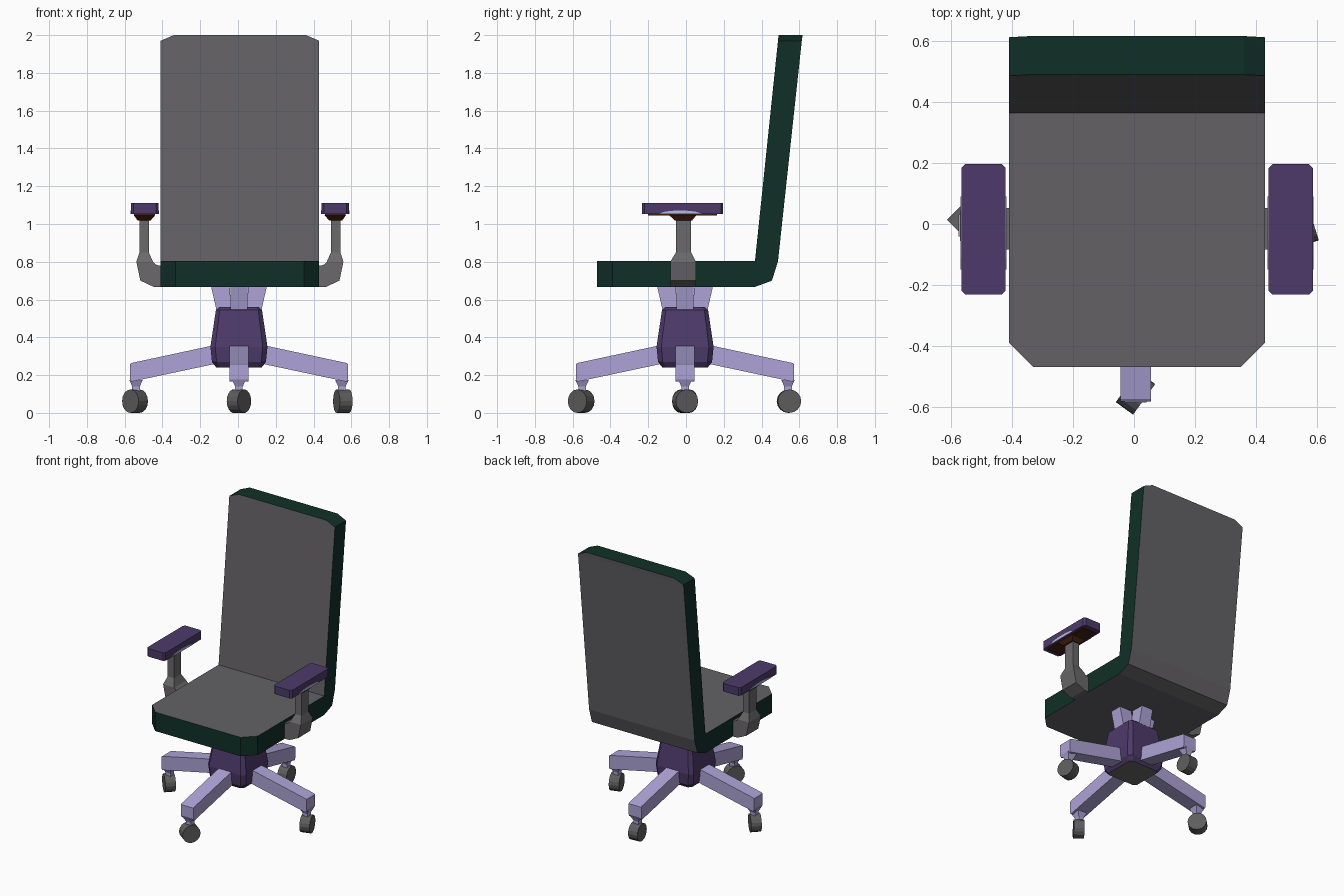
import bpy, bmesh, math
from mathutils import Vector, Matrix

if "Cube" in bpy.data.objects:
    bpy.data.objects.remove(bpy.data.objects["Cube"])

CX = 0.01            # centre line of seat and arms
BX, BY = 0.005, -0.005   # centre of the base


def mat(name, r, g, b):
    m = bpy.data.materials.new(name)
    m.diffuse_color = (r, g, b, 1)
    m.use_nodes = True
    m.node_tree.nodes["Principled BSDF"].inputs["Base Color"].default_value = m.diffuse_color
    return m


GREY = mat("cushion grey", 0.125, 0.12, 0.13)
GREEN = mat("dark green", 0.005, 0.03, 0.02)
ARM = mat("arm grey", 0.145, 0.14, 0.145)
PURPLE = mat("deep purple", 0.075, 0.042, 0.145)
LILAC = mat("lilac", 0.42, 0.37, 0.68)
PALE = mat("pale lilac", 0.5, 0.5, 0.75)
BROWN = mat("brown", 0.06, 0.014, 0.005)
WHEEL = mat("wheel grey", 0.11, 0.11, 0.11)


def finish(name, bm, *mats):
    bmesh.ops.remove_doubles(bm, verts=bm.verts, dist=1e-5)
    bmesh.ops.recalc_face_normals(bm, faces=bm.faces)
    me = bpy.data.meshes.new(name)
    bm.to_mesh(me)
    bm.free()
    for m in mats:
        me.materials.append(m)
    ob = bpy.data.objects.new(name, me)
    bpy.context.collection.objects.link(ob)
    return ob


def loft(bm, rings):
    """Skin equal-sized rings of points and cap both ends."""
    vs = [[bm.verts.new(p) for p in r] for r in rings]
    n = len(vs[0])
    for a, b in zip(vs, vs[1:]):
        for i in range(n):
            bm.faces.new((a[i], a[(i + 1) % n], b[(i + 1) % n], b[i]))
    bm.faces.new(vs[0][::-1])
    bm.faces.new(vs[-1])


def rect(x0, x1, y0, y1, z):
    return [(x0, y0, z), (x1, y0, z), (x1, y1, z), (x0, y1, z)]


def octa(h, c, z):
    """Square ring with chamfered corners around the base axis."""
    pts = [(h, -h + c), (h, h - c), (h - c, h), (-h + c, h),
           (-h, h - c), (-h, -h + c), (-h + c, -h), (h - c, -h)]
    return [(BX + x, BY + y, z) for x, y in pts]


# Seat and back: one bent slab; (inner y, z, outer y, z, half width)
stations = [(-.47, .803, -.47, .667, .34), (-.39, .803, -.39, .667, .42),
            (.365, .803, .365, .667, .42), (.365, .803, .455, .70, .42),
            (.365, .803, .487, .803, .42), (.487, 1.97, .613, 1.97, .42),
            (.49, 2.0, .617, 2.0, .35)]
bm = bmesh.new()
rows = []
for yi, zi, yo, zo, w in stations:
    rows.append([bm.verts.new(p) for p in (
        (CX - w, yi, zi), (CX + w, yi, zi), (CX + w, yo, zo), (CX - w, yo, zo))])
for a, b in zip(rows, rows[1:]):
    for i in range(4):       # sides 0 and 2 are cushion, 1 and 3 the green rim
        f = bm.faces.new((a[i], a[(i + 1) % 4], b[(i + 1) % 4], b[i]))
        f.material_index = i % 2
for r in (rows[0], rows[-1]):
    bm.faces.new(r).material_index = 1
finish("seat_and_back", bm, GREY, GREEN)

# Armrests, mirrored
for s, side in ((-1, "left"), (1, "right")):
    X = lambda d: CX + s * d

    # bent support: (inner d, z, outer d, z, y0, y1)
    bm = bmesh.new()
    loft(bm, [[(X(a), y0, za), (X(b), y0, zb), (X(b), y1, zb), (X(a), y1, za)]
              for a, za, b, zb, y0, y1 in (
        (.482, 1.03, .532, 1.03, -.053, .027), (.482, .85, .532, .85, -.053, .027),
        (.46, .80, .548, .80, -.083, .053), (.445, .785, .527, .70, -.083, .053),
        (.43, .78, .456, .667, -.083, .053), (.40, .78, .40, .667, -.083, .053))])
    finish(side + "_arm_support", bm, ARM)

    # pad with chamfered corners
    bm = bmesh.new()
    loft(bm, [rect(X(.432), X(.577), -.232, .197, z) for z in (1.052, 1.11)])
    bmesh.ops.bevel(bm, geom=[e for e in bm.edges if abs(e.verts[0].co.z - e.verts[1].co.z) > .01],
                    offset=.013, segments=1, affect='EDGES')
    finish(side + "_arm_pad", bm, PURPLE)

    # brown underside and flared bracket
    bm = bmesh.new()
    loft(bm, [rect(X(.45), X(.56), -.2, .165, z) for z in (1.046, 1.053)])
    loft(bm, [rect(X(.473), X(.541), -.058, .032, 1.018),
              rect(X(.448), X(.562), -.09, .055, 1.047)])
    finish(side + "_arm_bracket", bm, BROWN)

    # pale arch on the pad edges
    bm = bmesh.new()
    for d0, d1 in ((.429, .433), (.576, .580)):
        arch = ((-.15, 1.052), (-.11, 1.066), (-.06, 1.071), (.0, 1.071), (.05, 1.066), (.09, 1.052))
        loft(bm, [[(X(d), y, z) for y, z in arch] for d in (d0, d1)])
    finish(side + "_arm_pad_arch", bm, PALE)

# Hub with a grey underside
bm = bmesh.new()
loft(bm, [octa(.12, .02, .24), octa(.143, .025, .27), octa(.151, .025, .35),
          octa(.122, .02, .545), octa(.105, .02, .56)])
bm.normal_update()
for f in bm.faces:
    f.material_index = int(f.calc_center_median().z < .241)
finish("hub", bm, PURPLE, ARM)

# Four struts, legs and casters, one set per side of the hub
names = ("right", "back", "left", "front")
axle_angles = (17, 5, 45, 144)
for k in range(4):
    turn = Matrix.Translation((BX, BY, 0)) @ Matrix.Rotation(k * math.pi / 2, 4, 'Z')

    # flaring strut under the seat
    bm = bmesh.new()
    loft(bm, [rect(.04, .118, -.045, .045, .54), rect(.05, .15, -.045, .045, .68)])
    bm.transform(turn)
    finish(names[k] + "_strut", bm, LILAC)

    # sloping leg and tapered caster stem
    bm = bmesh.new()
    loft(bm, [[(r, -.05, b), (r, .05, b), (r, .05, t), (r, -.05, t)]
              for r, b, t in ((.10, .265, .365), (.57, .165, .264), (.577, .178, .258))])
    loft(bm, [rect(.545 - h, .545 + h, -h, h, z) for h, z in
              ((.02, .09), (.02, .14), (.036, .175))])
    bm.transform(turn)
    finish(names[k] + "_leg", bm, LILAC)

    # caster wheel, each swivelled its own way
    bm = bmesh.new()
    pos = turn @ Vector((.55, 0, .062))
    bmesh.ops.create_cone(bm, cap_ends=True, segments=16, radius1=.062, radius2=.062, depth=.07)
    bm.transform(Matrix.Translation(pos) @ Matrix.Rotation(math.radians(axle_angles[k]), 4, 'Z')
                 @ Matrix.Rotation(math.pi / 2, 4, 'Y'))
    finish(names[k] + "_caster_wheel", bm, WHEEL)
